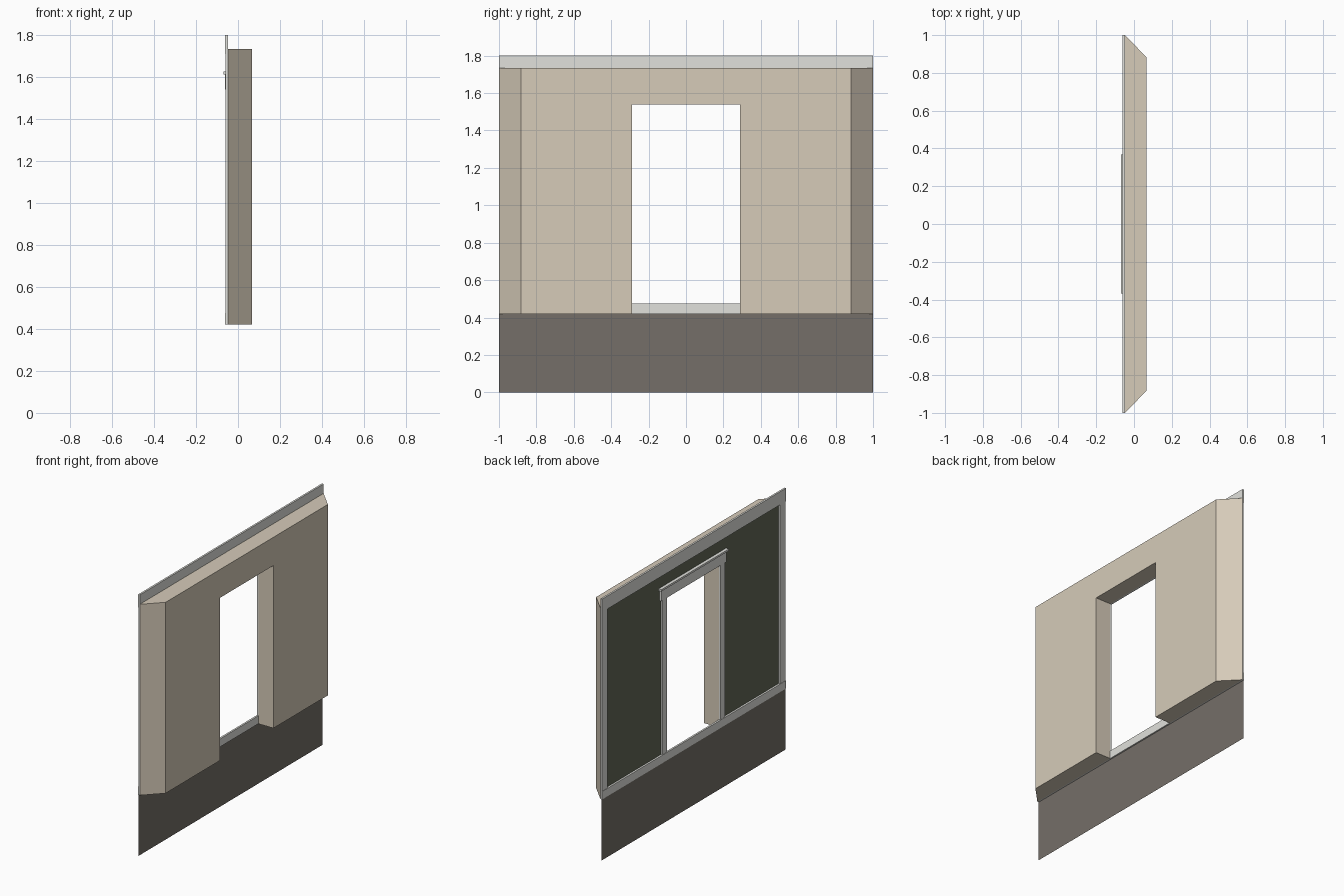
import bpy, bmesh

if "Cube" in bpy.data.objects:
    bpy.data.objects.remove(bpy.data.objects["Cube"])


def material(name, rgb):
    # sRGB 0-255 to linear
    lin = [((c / 255 + 0.055) / 1.055) ** 2.4 for c in rgb]
    m = bpy.data.materials.new(name)
    m.diffuse_color = (*lin, 1)
    m.use_nodes = True
    m.node_tree.nodes["Principled BSDF"].inputs["Base Color"].default_value = m.diffuse_color
    return m


BEIGE = material("beige_plaster", (214, 203, 185))
TRIM = material("pale_grey_trim", (225, 225, 220))
BASE = material("dark_brown_grey", (117, 111, 104))
GREEN = material("dark_green_panel", (98, 104, 86))


def finish(name, bm, mats):
    me = bpy.data.meshes.new(name)
    bm.to_mesh(me)
    bm.free()
    for m in mats:
        me.materials.append(m)
    ob = bpy.data.objects.new(name, me)
    bpy.context.collection.objects.link(ob)
    return ob


def box(name, x, y, z, mat):
    bm = bmesh.new()
    bmesh.ops.create_cube(bm, size=1)
    for v in bm.verts:
        v.co = [lo + (c + 0.5) * (hi - lo) for c, (lo, hi) in zip(v.co, (x, y, z))]
    return finish(name, bm, [mat])


X_TRIM, X_BACK, X_FACE = -0.061, -0.048, 0.067
Z0, Z_WALL, Z_TOP = 0.42, 1.735, 1.80
DOOR, Z_DOOR = 0.29, 1.54

# Wall block: arch outline extruded through x, ends mitred inwards at the face
bm = bmesh.new()
outline = [(-1, Z0), (-1, Z_WALL), (1, Z_WALL), (1, Z0),
           (DOOR, Z0), (DOOR, Z_DOOR), (-DOOR, Z_DOOR), (-DOOR, Z0)]
back = bm.faces.new([bm.verts.new((X_BACK, y, z)) for y, z in outline])
ext = bmesh.ops.extrude_face_region(bm, geom=[back], use_keep_orig=True)
for v in [g for g in ext["geom"] if isinstance(g, bmesh.types.BMVert)]:
    v.co.x = X_FACE
    if abs(v.co.y) > 0.9:
        v.co.y *= 0.882
bmesh.ops.recalc_face_normals(bm, faces=bm.faces)
for f in bm.faces:
    f.material_index = 1 if f.normal.x < -0.9 else 0   # green back
finish("wall_block", bm, [BEIGE, GREEN])

# Thin foundation skirt below the wall
bm = bmesh.new()
bm.faces.new([bm.verts.new((-0.058, y, z))
              for y, z in ((-1, 0), (1, 0), (1, Z0), (-1, Z0))])
finish("foundation_skirt", bm, [BASE])

# Back frame rails, stiles and door jambs
xs = (X_TRIM, X_BACK)
box("top_rail", xs, (-1, 1), (1.71, Z_TOP), TRIM)
box("bottom_rail", xs, (-1, 1), (Z0, 0.475), TRIM)
for side, s in (("left", 1), ("right", -1)):
    box(side + "_stile", (X_TRIM + 0.002, X_BACK), sorted((s * 0.94, s)), (0.475, 1.71), TRIM)
    box(side + "_jamb", (X_TRIM + 0.002, X_BACK), sorted((s * DOOR, s * 0.34)), (0.475, Z_DOOR), TRIM)

# Door header with small projecting cap
box("door_header", xs, (-0.355, 0.355), (Z_DOOR, 1.615), TRIM)
box("header_cap", (-0.07, X_BACK), (-0.368, 0.368), (1.613, 1.626), TRIM)
